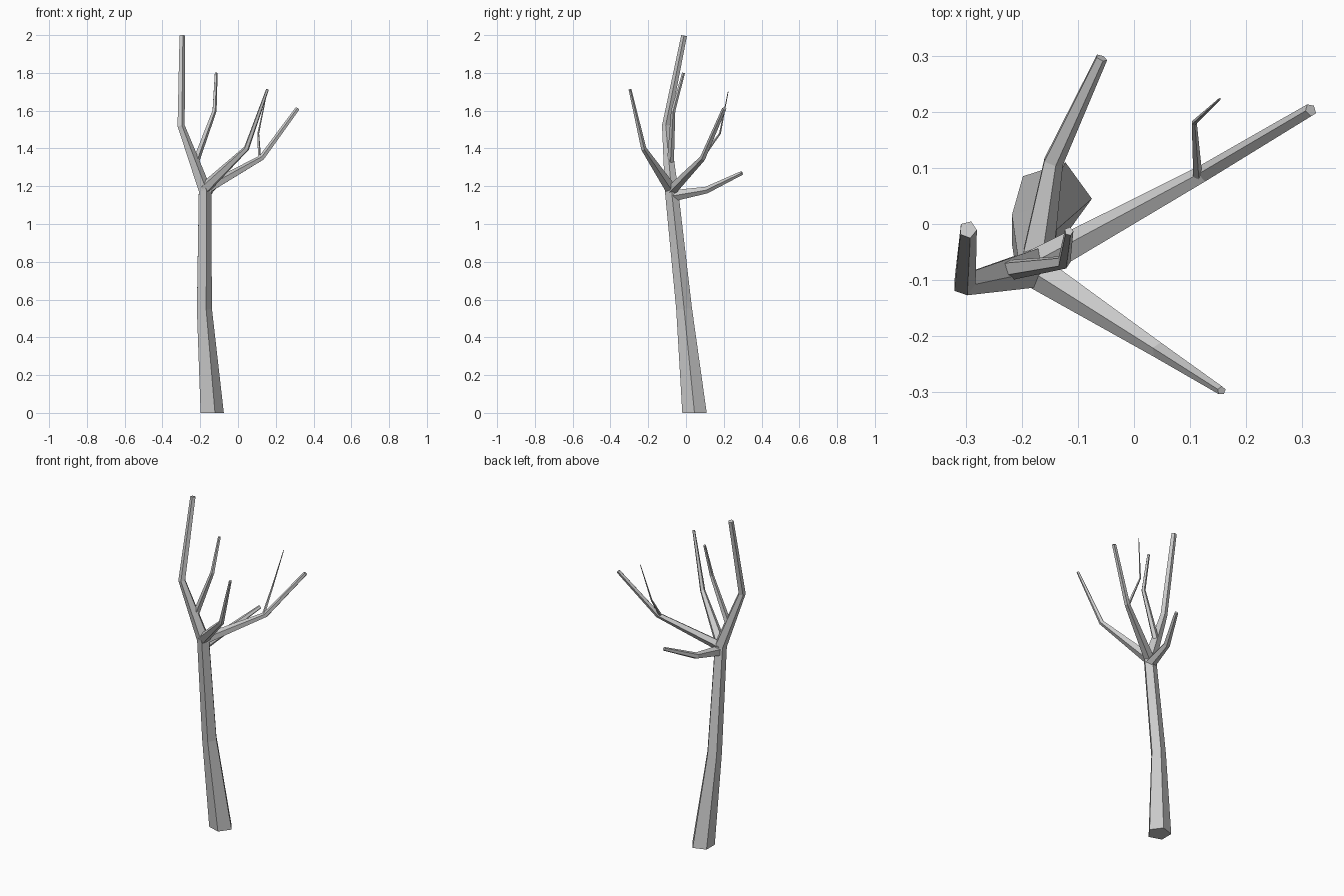
import bpy, bmesh, math
from mathutils import Vector

if "Cube" in bpy.data.objects:
    bpy.data.objects.remove(bpy.data.objects["Cube"])

SIDES = 5


def limb(name, stations, flat_start=False):
    """Sweep a tapering pentagon through (x, y, z, radius) stations."""
    pts = [Vector(s[:3]) for s in stations]
    last = len(pts) - 1
    bm = bmesh.new()
    rings = []
    ref = Vector((1, 0, 0))
    for i, (p, s) in enumerate(zip(pts, stations)):
        before = (p - pts[i - 1]).normalized() if i else Vector()
        after = (pts[i + 1] - p).normalized() if i < last else Vector()
        axis = (before + after).normalized()
        if flat_start and i == 0:
            axis = Vector((0, 0, 1))
        u = (ref - axis * ref.dot(axis)).normalized()
        v = axis.cross(u)
        ref = u
        ring = []
        for k in range(SIDES):
            a = 2 * math.pi * k / SIDES
            ring.append(bm.verts.new(p + (u * math.cos(a) + v * math.sin(a)) * s[3]))
        rings.append(ring)
    for a, b in zip(rings, rings[1:]):
        for k in range(SIDES):
            n = (k + 1) % SIDES
            bm.faces.new((a[k], a[n], b[n], b[k]))
    bm.faces.new(rings[0][::-1])
    bm.faces.new(rings[-1])
    mesh = bpy.data.meshes.new(name)
    bm.to_mesh(mesh)
    bm.free()
    obj = bpy.data.objects.new(name, mesh)
    bpy.context.collection.objects.link(obj)
    return obj


# Trunk running on into the tall left limb
limb("trunk_and_left_limb", [
    (-0.143, 0.045, 0.0, 0.068),
    (-0.182, -0.010, 0.55, 0.044),
    (-0.178, -0.077, 1.18, 0.037),
    (-0.303, -0.107, 1.52, 0.021),
    (-0.296, -0.010, 1.997, 0.016)], flat_start=True)

# Branches leaving the crown of the trunk
limb("right_branch", [
    (-0.175, -0.075, 1.18, 0.030),
    (0.125, 0.090, 1.35, 0.016),
    (0.315, 0.203, 1.61, 0.012)])
limb("front_branch", [
    (-0.175, -0.083, 1.19, 0.032),
    (0.045, -0.225, 1.40, 0.015),
    (0.156, -0.297, 1.712, 0.008)])
limb("back_branch", [
    (-0.175, -0.065, 1.15, 0.031),
    (-0.145, 0.110, 1.18, 0.019),
    (-0.058, 0.296, 1.27, 0.011)])

# Thin twigs
limb("left_twig", [
    (-0.225, -0.082, 1.33, 0.019),
    (-0.125, -0.068, 1.60, 0.012),
    (-0.116, -0.013, 1.80, 0.008)])
limb("right_twig", [
    (0.113, 0.085, 1.35, 0.009),
    (0.107, 0.180, 1.48, 0.005),
    (0.153, 0.223, 1.70, 0.002)])
